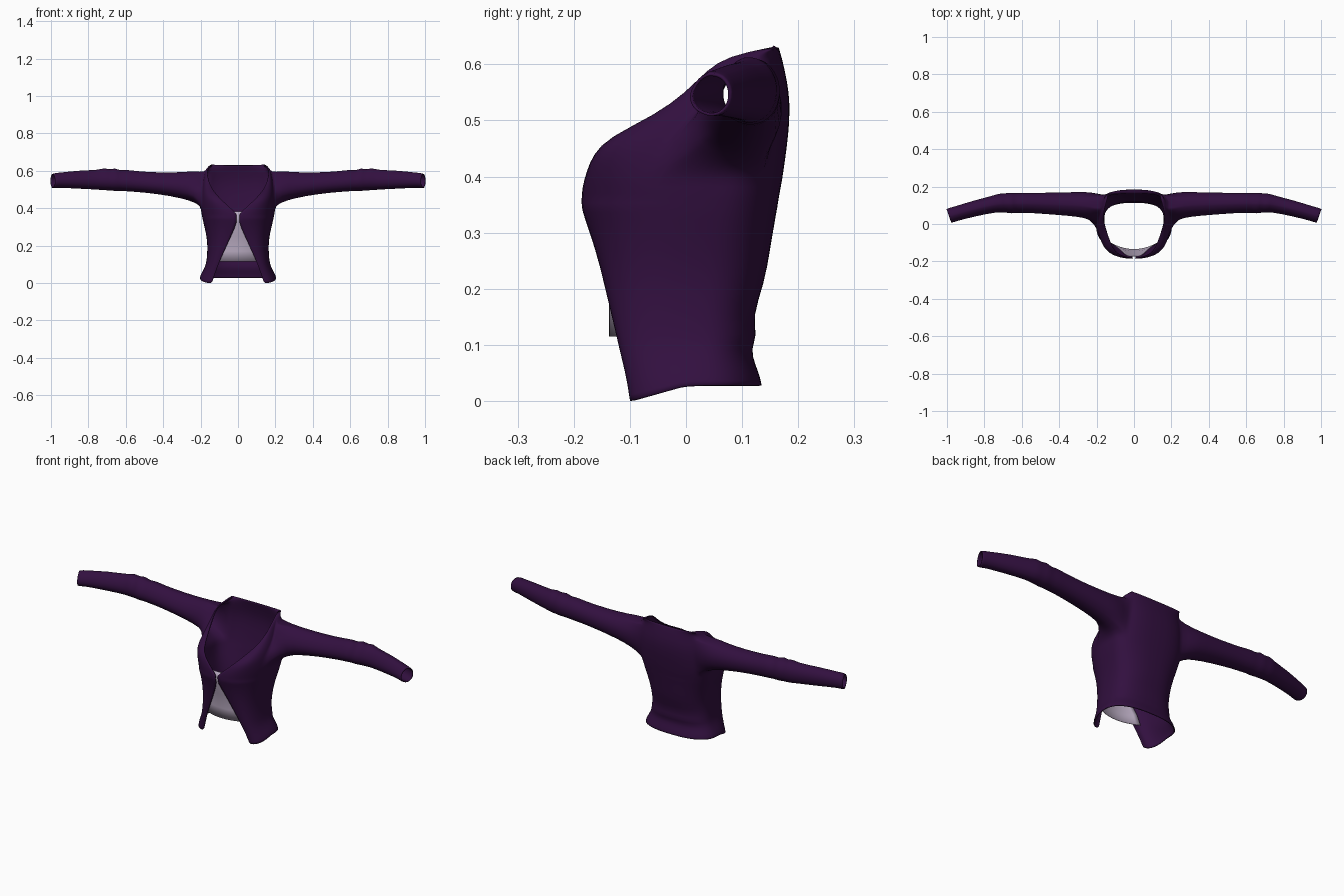
import bpy
import bmesh
from math import sin, cos, pi, atan2

cube = bpy.data.objects.get("Cube")
if cube:
    bpy.data.objects.remove(cube, do_unlink=True)


def make_material(name, colour):
    mat = bpy.data.materials.new(name)
    mat.use_nodes = True
    mat.diffuse_color = (*colour, 1)
    mat.node_tree.nodes["Principled BSDF"].inputs["Base Color"].default_value = (*colour, 1)
    return mat


def finish(name, bm, mat, thickness, subdivisions):
    """Turn the half mesh into a mirrored, smooth, thin cloth object."""
    loose = [v for v in bm.verts if not v.link_faces]
    bmesh.ops.delete(bm, geom=loose, context="VERTS")
    mesh = bpy.data.meshes.new(name)
    bm.to_mesh(mesh)
    bm.free()
    obj = bpy.data.objects.new(name, mesh)
    bpy.context.collection.objects.link(obj)
    mesh.materials.append(mat)
    mirror = obj.modifiers.new("mirror", "MIRROR")
    mirror.merge_threshold = 0.0005
    if subdivisions:
        subsurf = obj.modifiers.new("smooth_cloth", "SUBSURF")
        subsurf.levels = subsurf.render_levels = subdivisions
    solid = obj.modifiers.new("cloth_thickness", "SOLIDIFY")
    solid.thickness = thickness
    solid.offset = -1
    bpy.ops.object.select_all(action="DESELECT")
    obj.select_set(True)
    bpy.context.view_layer.objects.active = obj
    bpy.ops.object.shade_smooth_by_angle(angle=pi / 3)
    return obj


def power(value, exponent=0.8):
    return max(value, 0.0) ** exponent


purple = make_material("deep_purple_cloth", (0.032, 0.005, 0.05))
lilac = make_material("pale_lilac_panel", (0.5, 0.42, 0.55))

# Body levels: height, half opening, half width, front y, side y, back y
LEVELS = [
    (0, .14, .204, -.1, .02, .135),
    (.022, .132, .2, -.103, .02, .132),
    (.05, .123, .188, -.108, .02, .124),
    (.09, .108, .174, -.118, .02, .115),
    (.117, .098, .169, -.124, .02, .128),
    (.15, .083, .165, -.132, .02, .118),
    (.21, .056, .163, -.146, .02, .14),
    (.27, .028, .172, -.161, .03, .15),
    (.33, .003, .187, -.182, .045, .16),
    (.345, .012, .19, -.186, .05, .163),
    (.36, .003, .193, -.186, .055, .165),
    (.38, .017, .197, -.185, .06, .169),
    (.41, .05, .2, -.177, .07, .174),
    (.44, .083, .199, -.165, .078, .178),
    (.47, .112, .197, -.138, .084, .182),
    (.51, .143, .194, -.055, .09, .185),
    (.55, .158, .188, .0, .095, .184),
    (.59, .165, .178, .037, .1, .176),
    (.615, .16, .168, .075, .115, .17),
    (.63, .138, .15, .15, .157, .165),
]
# Sleeve rings: x, front y, back y, bottom z, top z
RINGS = [
    (.235, .022, .176, .432, .599),
    (.3, .038, .174, .453, .592),
    (.42, .047, .172, .475, .59),
    (.55, .058, .168, .488, .598),
    (.6, .056, .171, .49, .607),
    (.63, .06, .167, .494, .599),
    (.66, .053, .172, .491, .617),
    (.685, .06, .165, .496, .604),
    (.715, .057, .166, .495, .617),
    (.74, .063, .155, .499, .604),
    (.85, .043, .126, .504, .602),
    (.96, .015, .091, .51, .589),
    (.972, .01, .089, .507, .589),
    (.99, .006, .082, .508, .584),
]
QUARTER = 12
HOLE_LEFT, HOLE_RIGHT = 9, 17
HOLE_LOW, HOLE_HIGH = .41, .59

bm = bmesh.new()

# Body: each level runs from the front opening, round the side, to the back
grid = []
for z, gap, width, front, side, back in LEVELS:
    row = []
    for col in range(2 * QUARTER + 1):
        a = (col % QUARTER) / QUARTER * pi / 2
        if col < QUARTER:
            x = gap + (width - gap) * power(sin(a))
            y = side - (side - front) * power(cos(a))
        elif col < 2 * QUARTER:
            x = width * power(cos(a))
            y = side + (back - side) * power(sin(a))
        else:
            x, y = 0, back
        # The hem is higher at the sides and back
        lift = min(max((y + .1) / .1, 0), 1) * .028 * max(0, 1 - z / .1)
        row.append(bm.verts.new((x, y, z + lift)))
    grid.append(row)

heights = [level[0] for level in LEVELS]
low, high = heights.index(HOLE_LOW), heights.index(HOLE_HIGH)
for r in range(len(grid) - 1):
    for c in range(2 * QUARTER):
        if low <= r < high and HOLE_LEFT <= c < HOLE_RIGHT:
            continue
        bm.faces.new((grid[r][c], grid[r][c + 1], grid[r + 1][c + 1], grid[r + 1][c]))

# Armhole edge, walked once round
loop = [grid[low][c] for c in range(HOLE_LEFT, HOLE_RIGHT)]
loop += [grid[r][HOLE_RIGHT] for r in range(low, high)]
loop += [grid[high][c] for c in range(HOLE_RIGHT, HOLE_LEFT, -1)]
loop += [grid[r][HOLE_LEFT] for r in range(high, low, -1)]
mid_y = sum(v.co.y for v in loop) / len(loop)
mid_z = (HOLE_LOW + HOLE_HIGH) / 2
angles = [atan2(v.co.z - mid_z, v.co.y - mid_y) for v in loop]

# Sleeve grown out of the armhole, with gathered folds at the elbow
previous = loop
for x, y0, y1, z0, z1 in RINGS:
    lean = min(max((x - .6) * 1.5, 0), .35)
    ring = []
    for a in angles:
        dy = cos(a) * (y1 - y0) / 2
        dz = sin(a) * (z1 - z0) / 2
        ring.append(bm.verts.new((x + lean * dy, (y0 + y1) / 2 + dy, (z0 + z1) / 2 + dz)))
    for i in range(len(ring)):
        j = (i + 1) % len(ring)
        bm.faces.new((previous[i], previous[j], ring[j], ring[i]))
    previous = ring
finish("cardigan", bm, purple, 0.005, 1)

# Pale panel behind the front opening: height, half width, centre y
bm = bmesh.new()
panel = []
for z, half, y in [(.115, .125, -.137), (.17, .11, -.137), (.25, .08, -.148),
                   (.33, .045, -.17), (.383, .035, -.174)]:
    panel.append([bm.verts.new((half * i / 6, y + 2.2 * (half * i / 6) ** 2, z))
                  for i in range(7)])
for lower, upper in zip(panel, panel[1:]):
    for i in range(6):
        bm.faces.new((lower[i], lower[i + 1], upper[i + 1], upper[i]))
finish("front_panel", bm, lilac, 0.003, 0)
